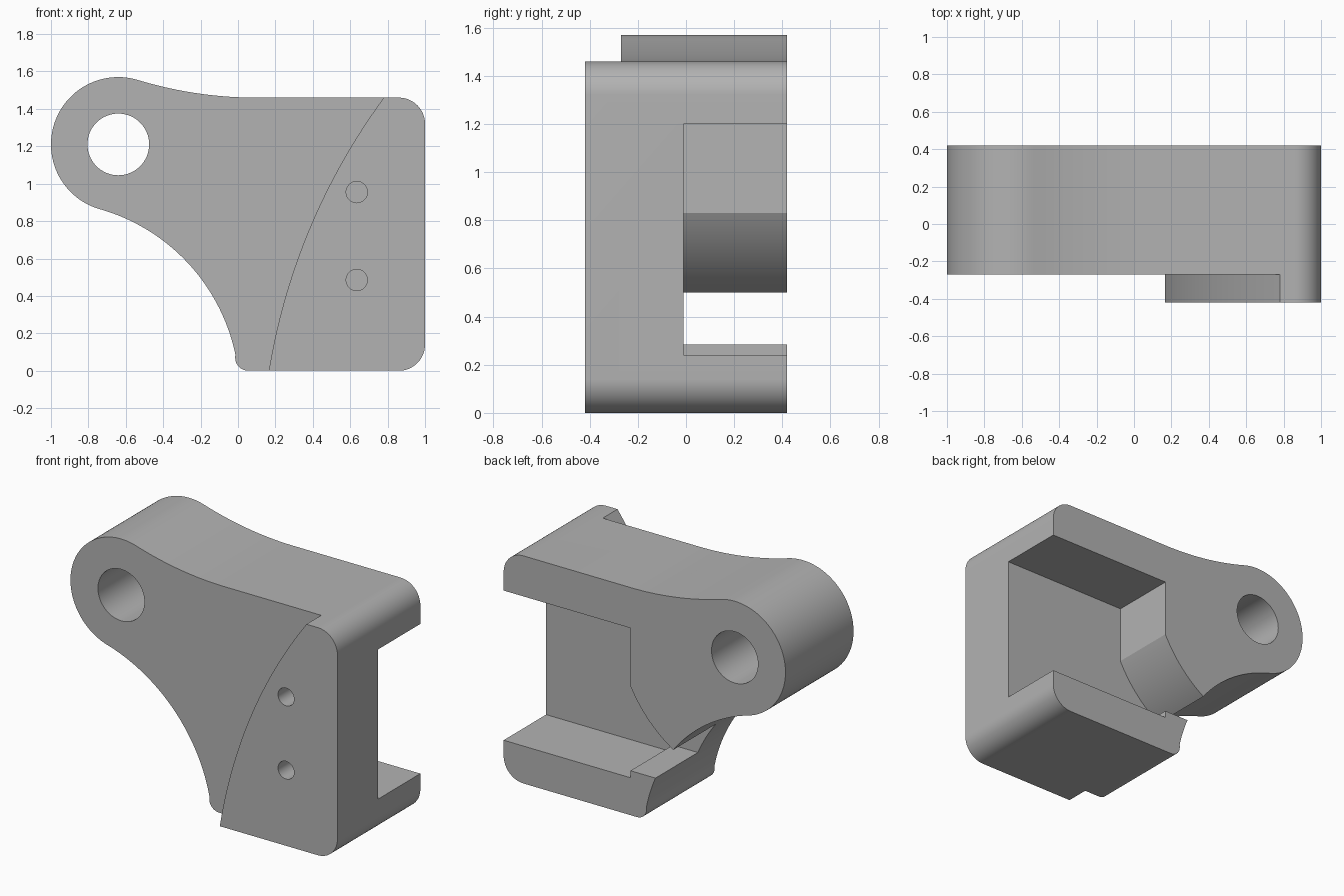
import bpy
import bmesh
from math import cos, sin, radians, atan2, degrees, hypot
from mathutils import Vector

cube = bpy.data.objects.get("Cube")
if cube:
    bpy.data.objects.remove(cube, do_unlink=True)

FRONT, BACK = -0.42, 0.42
EYE, EYE_R = (-0.64, 1.21), 0.36


def arc(centre, radius, start, end, steps=24):
    """Points on an arc, angles in degrees, in the x-z plane."""
    angles = [radians(start + (end - start) * i / steps) for i in range(steps + 1)]
    return [(centre[0] + radius * cos(a), centre[1] + radius * sin(a)) for a in angles]


def arc_through(a, b, c, steps=40):
    """Arc from a to c passing through b."""
    a, b, c = Vector(a), Vector(b), Vector(c)
    p, q = b - a, c - a
    d = 2 * (p.x * q.y - p.y * q.x)
    pp, qq = p.length_squared, q.length_squared
    centre = a + Vector((q.y * pp - p.y * qq, p.x * qq - q.x * pp)) / d
    start, end = [degrees(atan2(v.y - centre.y, v.x - centre.x)) for v in (a, c)]
    sweep = (end - start + 180) % 360 - 180
    return arc(centre, (a - centre).length, start, start + sweep, steps)


def prism(name, outline, y0, y1):
    """Extrude an x-z outline from y0 to y1."""
    bm = bmesh.new()
    face = bm.faces.new([bm.verts.new((x, y0, z)) for x, z in outline])
    new = bmesh.ops.extrude_face_region(bm, geom=[face])["geom"]
    bmesh.ops.translate(bm, vec=(0, y1 - y0, 0),
                        verts=[v for v in new if isinstance(v, bmesh.types.BMVert)])
    bmesh.ops.recalc_face_normals(bm, faces=bm.faces)
    mesh = bpy.data.meshes.new(name)
    bm.to_mesh(mesh)
    bm.free()
    obj = bpy.data.objects.new(name, mesh)
    bpy.context.collection.objects.link(obj)
    return obj


def cut(target, name, outline, y0, y1):
    """Subtract a prism from the target."""
    cutter = prism(name, outline, y0, y1)
    cutter.hide_render = True
    mod = target.modifiers.new(name, "BOOLEAN")
    mod.operation, mod.solver, mod.object = "DIFFERENCE", "EXACT", cutter
    bpy.context.view_layer.objects.active = target
    bpy.ops.object.modifier_apply(modifier=mod.name)
    bpy.data.objects.remove(cutter, do_unlink=True)


# Bracket body: rounded block blending into a round eye
under = (-1.02, -0.125)
under_angle = degrees(atan2(EYE[1] - under[1], EYE[0] - under[0]))
under_r = hypot(EYE[0] - under[0], EYE[1] - under[1]) - EYE_R
top_r = 2.184
top = (0.1, 1.46 + top_r)
top_angle = degrees(atan2(top[1] - EYE[1], top[0] - EYE[0]))

outline = arc((0.86, 0.14), 0.14, -90, 0, 16)
outline += arc((0.86, 1.32), 0.14, 0, 90, 16)
outline += arc(top, top_r, 270, 180 + top_angle)
outline += arc(EYE, EYE_R, top_angle, 180 + under_angle, 64)[1:]
outline += arc(under, under_r, under_angle, 12, 48)[1:]
outline += arc((0.055, 0.07), 0.07, 180, 270, 12)
bracket = prism("bracket_body", outline, FRONT, BACK)

# Front step, leaving a raised pad with a curved edge
pad_edge = arc_through((0.165, 0), (0.4, 0.8), (0.78, 1.46))
cut(bracket, "front_step", [(0.16, -0.2)] + pad_edge + [(0.82, 1.8), (-1.2, 1.8), (-1.2, -0.2)],
    FRONT - 0.1, -0.27)

# Rear pocket, open to the side and through the underside curve
pocket = [(1.2, 0.24), (1.2, 1.2), (0.1, 1.2)]
pocket += arc(EYE, 0.833, -27.2, -64)
pocket += [(-0.3, 0.285), (0.1, 0.285), (0.1, 0.24)]
cut(bracket, "rear_pocket", pocket, -0.01, BACK + 0.1)

# Pivot bore and two blind screw holes
cut(bracket, "pivot_bore", arc(EYE, 0.165, 0, 360, 64)[:-1], FRONT - 0.1, BACK + 0.1)
for z in (0.485, 0.955):
    cut(bracket, "screw_hole", arc((0.635, z), 0.057, 0, 360, 32)[:-1], FRONT - 0.1, -0.12)

# Plain grey finish
grey = bpy.data.materials.new("plain_grey")
grey.use_nodes = True
colour = (0.45, 0.45, 0.45, 1)
grey.diffuse_color = colour
grey.node_tree.nodes["Principled BSDF"].inputs["Base Color"].default_value = colour
bracket.data.materials.clear()
bracket.data.materials.append(grey)

bpy.ops.object.select_all(action="DESELECT")
bracket.select_set(True)
bpy.context.view_layer.objects.active = bracket
bpy.ops.object.shade_smooth_by_angle(angle=radians(25))
